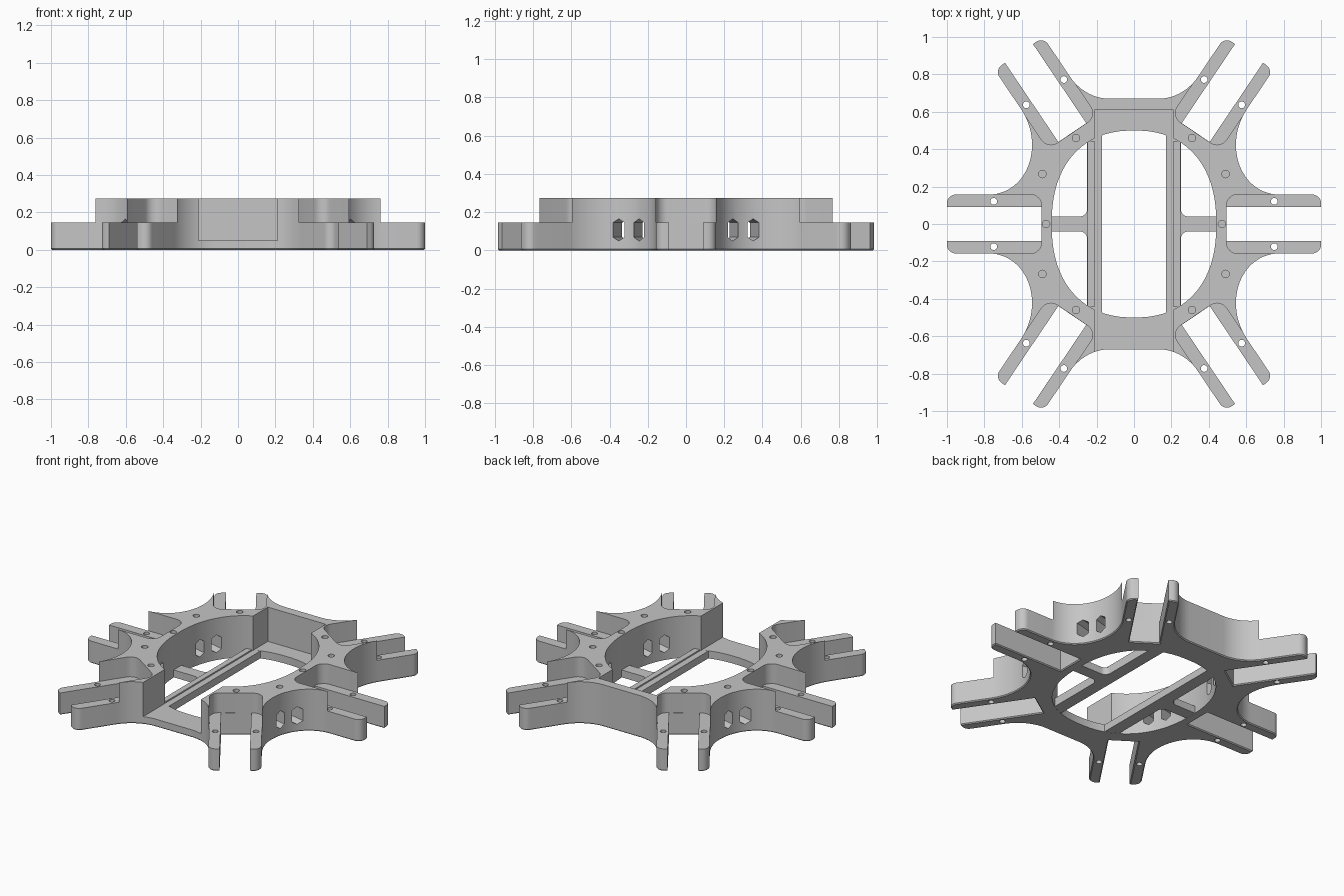
import bpy, bmesh, math
from mathutils import Vector, Matrix

cube = bpy.data.objects.get("Cube")
if cube:
    bpy.data.objects.remove(cube, do_unlink=True)

grey = bpy.data.materials.new("plain_grey")
grey.use_nodes = True
grey.diffuse_color = (0.56, 0.56, 0.56, 1)
grey.node_tree.nodes["Principled BSDF"].inputs["Base Color"].default_value = grey.diffuse_color

TOP, SHELF, FLOOR = 0.275, 0.145, 0.05
SLOT, ARM = 0.09, 0.157           # half widths of the arm slot and the whole arm
DIAG = math.radians(56)


def local(angle, t, s):
    """Point at distance t along an arm and s to its left."""
    return Vector((t * math.cos(angle) - s * math.sin(angle),
                   t * math.sin(angle) + s * math.cos(angle)))


def fillet(a, corner, b, pull=0.55, steps=8):
    """Curve from a to b, tangent to both lines through corner."""
    a, corner, b = Vector(a), Vector(corner), Vector(b)
    h, k = a.lerp(corner, pull), b.lerp(corner, pull)
    pts = []
    for i in range(steps + 1):
        u = i / steps
        v = 1 - u
        pts.append(a * v**3 + h * 3 * v * v * u + k * 3 * v * u * u + b * u**3)
    return pts


def meet(p, d, q, e):
    """Crossing of the line p + d and the line q + e."""
    return p + d * ((q - p).cross(e) / d.cross(e))


def inset(pts, dist):
    """Counterclockwise outline moved inwards with mitred corners."""
    out = []
    for i, p in enumerate(pts):
        a = (p - pts[i - 1]).normalized()
        b = (pts[(i + 1) % len(pts)] - p).normalized()
        n = Vector((-a.y - b.y, a.x + b.x))
        out.append(p + n * (dist / (1 + a.dot(b))))
    return out


def loft(name, layers):
    """Closed solid through outlines given as (points, height)."""
    bm = bmesh.new()
    rings = [[bm.verts.new((p[0], p[1], z)) for p in pts] for pts, z in layers]
    for low, high in zip(rings, rings[1:]):
        for i in range(len(low)):
            bm.faces.new((low[i - 1], low[i], high[i], high[i - 1]))
    bm.faces.new(rings[0][::-1])
    bm.faces.new(rings[-1])
    bmesh.ops.recalc_face_normals(bm, faces=bm.faces)
    mesh = bpy.data.meshes.new(name)
    bm.to_mesh(mesh)
    bm.free()
    mesh.materials.append(grey)
    ob = bpy.data.objects.new(name, mesh)
    bpy.context.collection.objects.link(ob)
    return ob


def prism(name, pts, z0, z1):
    return loft(name, [(pts, z0), (pts, z1)])


def box(name, x0, x1, y0, y1, z0, z1):
    return prism(name, [(x0, y0), (x1, y0), (x1, y1), (x0, y1)], z0, z1)


def cut(target, cutter):
    cutter.hide_render = True
    mod = target.modifiers.new("cut", 'BOOLEAN')
    mod.operation, mod.solver, mod.object = 'DIFFERENCE', 'EXACT', cutter
    bpy.context.view_layer.objects.active = target
    bpy.ops.object.modifier_apply(modifier=mod.name)
    bpy.data.objects.remove(cutter, do_unlink=True)


def disc(x, y, r, n=20):
    return [(x + r * math.cos(i * math.tau / n), y + r * math.sin(i * math.tau / n))
            for i in range(n)]


def prong_tip(angle, length, side):
    """Slot corner and rounded outer corner of one prong, from the slot outwards."""
    r = 0.045
    return [local(angle, length, side * SLOT)] + fillet(
        local(angle, length, side * (ARM - r)), local(angle, length, side * ARM),
        local(angle, length - r, side * ARM))


# Outline of one quarter: side arm, concave web, diagonal arm, end web
along = local(DIAG, 1, 0)
quarter = [Vector((0.495, SLOT))] + prong_tip(0, 1.0, 1)
web_a, web_b = local(0, 0.78, ARM), local(DIAG, 0.85, -ARM)
quarter += fillet(web_a, meet(web_a, Vector((1, 0)), web_b, along), web_b, 0.43, 24)
quarter += prong_tip(DIAG, 1.1, -1)[::-1]
quarter += [local(DIAG, 0.59, -SLOT), local(DIAG, 0.59, SLOT)]
quarter += prong_tip(DIAG, 1.1, 1)
end_a, end_b = local(DIAG, 0.84, ARM), Vector((0.13, 0.67))
quarter += fillet(end_a, meet(end_a, along, end_b, Vector((1, 0))), end_b, 0.62, 14)
half = quarter + [Vector((-p.x, p.y)) for p in reversed(quarter)]
outline = half + [Vector((p.x, -p.y)) for p in reversed(half)]
body = loft("frame_body", [(inset(outline, 0.006), 0), (outline, 0.006), (outline, TOP)])

# Lowered shelves on the arms
arms = [(0, 0.495), (math.pi, 0.495)] + [
    (a, 0.59) for a in (DIAG, math.pi - DIAG, -DIAG, math.pi + DIAG)]
for angle, inner in arms:
    w, r = ARM + 0.001, 0.06
    near = fillet((inner + r, w), (inner - 0.001, w), (inner - 0.001, w - r))
    near += [Vector((p.x, -p.y)) for p in reversed(near)]
    shape = [local(angle, p.x, p.y) for p in near + [Vector((1.3, -w)), Vector((1.3, w))]]
    cut(body, prism("shelf_cutter", shape, SHELF, 1))

# Open oval middle, and a channel that is open at the front
oval = []
for i in range(72):
    a = (i + 0.5) * math.tau / 72
    c, s = math.cos(a), math.sin(a)
    oval.append((math.copysign(0.44 * abs(c) ** (2 / 2.3), c),
                 math.copysign(0.5 * abs(s) ** (2 / 2.3), s)))
cut(body, prism("oval_cutter", oval, -1, 1))
cut(body, box("channel_cutter", -0.21, 0.21, -1.2, 0.61, FLOOR, 1))

# Screw holes through the prongs
for angle, inner in arms:
    reach = 0.75 if inner < 0.5 else 0.85
    for side in (-1, 1):
        p = local(angle, reach, side * 0.121)
        cut(body, prism("screw_cutter", disc(p.x, p.y, 0.018), -1, 1))

# Blind holes in the raised top
for x, y in ((0.31, 0.46), (0.49, 0.267), (0.47, 0)):
    for sx in (-1, 1):
        for sy in ((-1, 1) if y else (1,)):
            cut(body, prism("blind_cutter", disc(sx * x, sy * y, 0.02), 0.17, 1))

# Six-sided windows through the side walls
hexagon = [(-0.031, -0.038), (0, -0.058), (0.031, -0.038),
           (0.031, 0.038), (0, 0.058), (-0.031, 0.038)]
facing = Matrix(((0, 0, 1, 0), (1, 0, 0, 0), (0, 1, 0, 0), (0, 0, 0, 1)))
for sx in (-1, 1):
    for y in (-0.343, -0.225, 0.225, 0.343):
        window = prism("window_cutter", hexagon, -0.2, 0.2)
        tilt = math.copysign(math.radians(14), y * sx)
        window.data.transform(Matrix.Translation((sx * 0.52, y, 0.107))
                              @ Matrix.Rotation(tilt, 4, 'Z') @ facing)
        cut(body, window)

# Floor rails with a cross bar on each side
upper = [Vector((0.445, 0.04))] + fillet((0.29, 0.04), (0.25, 0.04), (0.25, 0.08))
upper += [Vector((0.25, 0.445)), Vector((0.21, 0.465)), Vector((0.17, 0.48))]
rail = upper + [Vector((p.x, -p.y)) for p in reversed(upper)]
parts = [body]
for name, sx in (("left", 1), ("right", -1)):
    parts.append(prism(name + "_floor_rail", [(sx * p.x, p.y) for p in rail], 0.001, FLOOR - 0.001))
    parts.append(box(name + "_rail_lip", sx * 0.212, sx * 0.249, -0.445, 0.445, 0.03, 0.058))

# Smooth curves, sharp edges
for ob in parts:
    bpy.ops.object.select_all(action='DESELECT')
    ob.select_set(True)
    bpy.context.view_layer.objects.active = ob
    bpy.ops.object.shade_smooth_by_angle(angle=math.radians(30))
